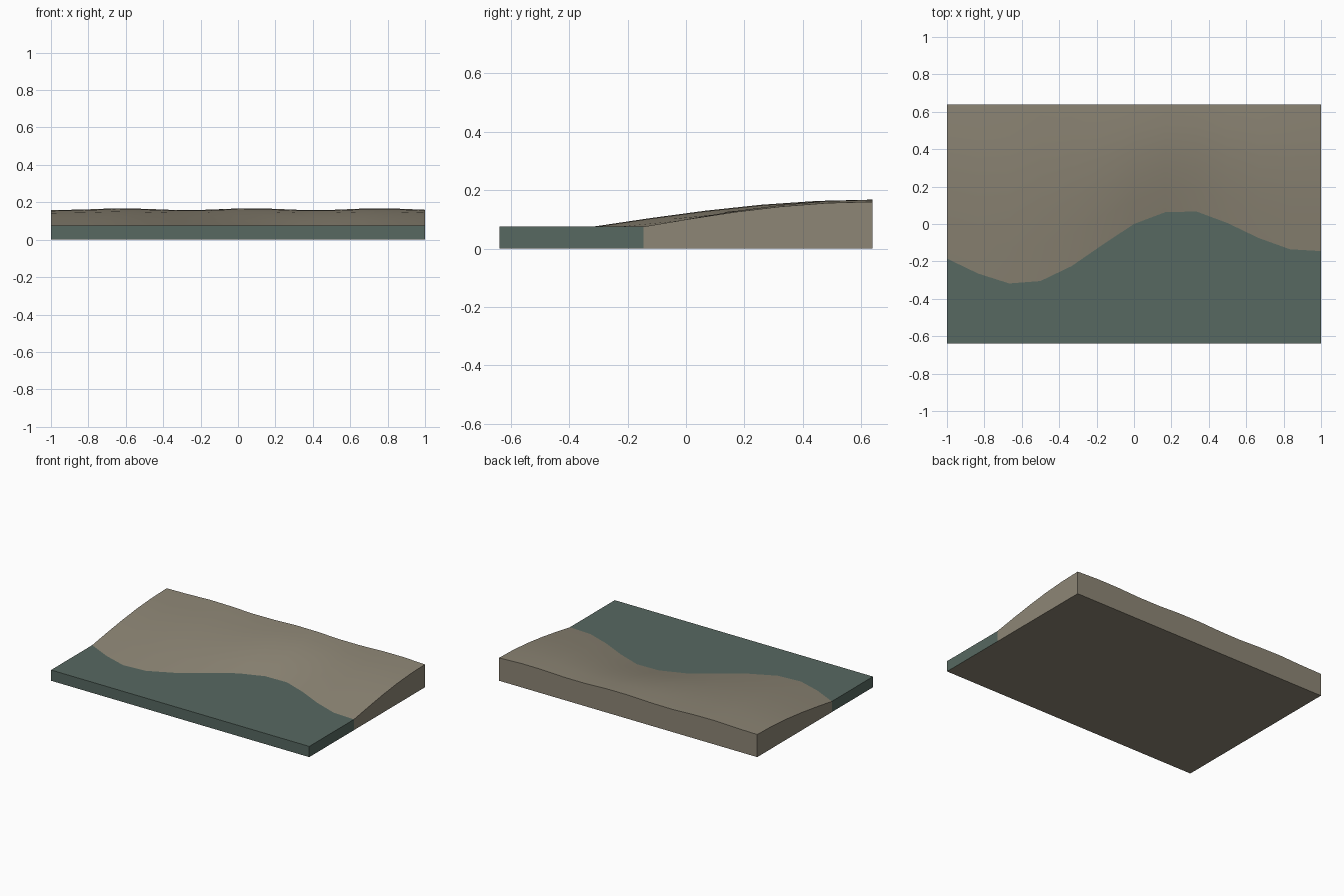
import bpy, bmesh, math

if "Cube" in bpy.data.objects:
    bpy.data.objects.remove(bpy.data.objects["Cube"])

def material(name, rgb):
    m = bpy.data.materials.new(name)
    m.diffuse_color = (*rgb, 1)
    m.use_nodes = True
    m.node_tree.nodes["Principled BSDF"].inputs["Base Color"].default_value = m.diffuse_color
    return m

earth = material("sand brown", (0.27, 0.24, 0.18))
sea = material("sea green", (0.095, 0.14, 0.12))

# Shoreline y at 13 evenly spaced columns
SHORE = [-.185, -.265, -.318, -.305, -.225, -.11, 0, .063, .067, .005, -.075, -.135, -.145]
COLS, ROWS, Y, LEVEL = 12, 5, 0.64, 0.075
XS = [-1 + 2 * i / COLS for i in range(COLS + 1)]

def land_z(x, t):
    ripple = 0.005 * math.cos(2 * math.pi * (x - 0.07) / 0.69)
    return LEVEL + (0.088 + ripple) * math.sin(t * math.pi / 2)

def block(name, rows, mats, open_row):
    """Build a top grid with outer walls and a flat base; no wall along the shore."""
    bm = bmesh.new()
    top = [[bm.verts.new(p) for p in row] for row in rows]
    low = [[bm.verts.new((p[0], p[1], 0)) for p in row] for row in rows]
    n = len(rows) - 1
    for r in range(n):
        for c in range(COLS):
            q = [(r, c), (r, c + 1), (r + 1, c + 1), (r + 1, c)]
            bm.faces.new([top[a][b] for a, b in q])
            base = bm.faces.new([low[a][b] for a, b in reversed(q)])
            base.material_index = len(mats) - 1
        for c in (0, COLS):
            f = [low[r][c], low[r + 1][c], top[r + 1][c], top[r][c]]
            bm.faces.new(f if c else f[::-1])
    r = n - open_row
    for c in range(COLS):
        f = [low[r][c], low[r][c + 1], top[r][c + 1], top[r][c]]
        bm.faces.new(f[::-1] if r else f)
    me = bpy.data.meshes.new(name)
    bm.to_mesh(me)
    bm.free()
    for m in mats:
        me.materials.append(m)
    ob = bpy.data.objects.new(name, me)
    bpy.context.collection.objects.link(ob)
    bpy.ops.object.select_all(action='DESELECT')
    ob.select_set(True)
    bpy.context.view_layer.objects.active = ob
    bpy.ops.object.shade_smooth_by_angle(angle=math.radians(30))

# Rising beach behind the shoreline
beach = []
for r in range(ROWS + 1):
    t = r / ROWS
    beach.append([(x, s + (Y - s) * t, land_z(x, t)) for x, s in zip(XS, SHORE)])
block("beach", beach, [earth], 0)

# Flat water in front, resting on an earth-coloured underside
water = [[(x, -Y, LEVEL) for x in XS], [(x, s, LEVEL) for x, s in zip(XS, SHORE)]]
block("water", water, [sea, earth], 1)
